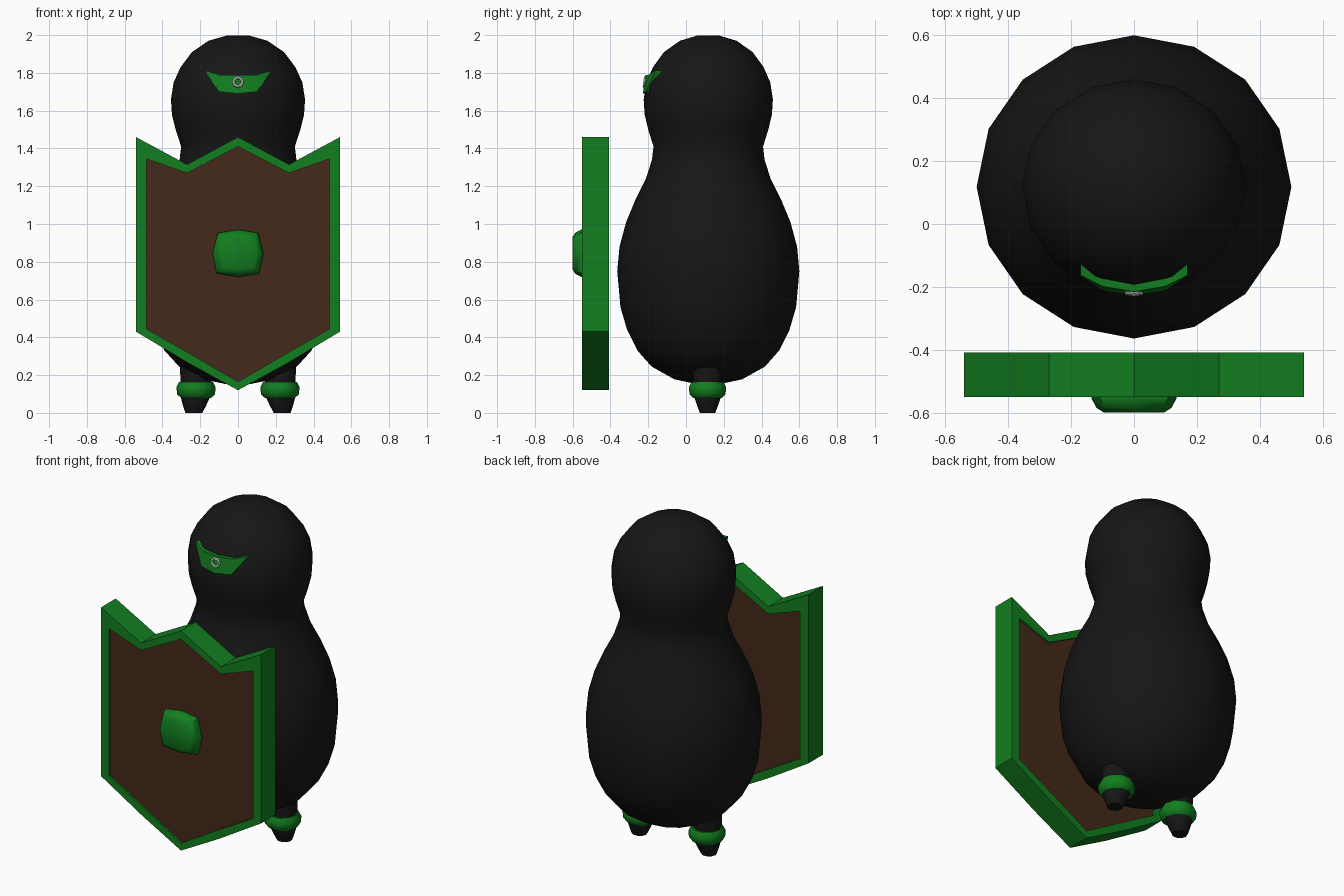
import bpy, math

if "Cube" in bpy.data.objects:
    bpy.data.objects.remove(bpy.data.objects["Cube"])


def material(name, rgb):
    m = bpy.data.materials.new(name)
    m.diffuse_color = (*rgb, 1)
    m.use_nodes = True
    m.node_tree.nodes["Principled BSDF"].inputs["Base Color"].default_value = m.diffuse_color
    return m


BLACK = material("black", (0.008, 0.008, 0.008))
GREEN = material("green", (0.006, 0.21, 0.014))
BROWN = material("brown", (0.06, 0.022, 0.01))
PALE = material("pale", (0.6, 0.65, 0.6))


def add(name, verts, faces, mat, angle=35):
    me = bpy.data.meshes.new(name)
    me.from_pydata(verts, [], faces)
    me.materials.append(mat)
    ob = bpy.data.objects.new(name, me)
    bpy.context.collection.objects.link(ob)
    bpy.ops.object.select_all(action='DESELECT')
    ob.select_set(True)
    bpy.context.view_layer.objects.active = ob
    bpy.ops.object.mode_set(mode='EDIT')
    bpy.ops.mesh.select_all(action='SELECT')
    bpy.ops.mesh.normals_make_consistent(inside=False)
    bpy.ops.object.mode_set(mode='OBJECT')
    bpy.ops.object.shade_smooth_by_angle(angle=math.radians(angle))
    return ob


def loft(loops, caps=True, closed=False):
    """Skin a list of equal-length closed loops."""
    n = len(loops[0])
    verts = [p for loop in loops for p in loop]
    count = len(loops)
    faces = []
    for i in range(count if closed else count - 1):
        a, b = i * n, (i + 1) % count * n
        for j in range(n):
            k = (j + 1) % n
            faces.append((a + j, a + k, b + k, b + j))
    if caps and not closed:
        faces += [tuple(range(n)), tuple(range((count - 1) * n, count * n))]
    return verts, faces


def circle(cx, cy, z, rx, ry, n):
    return [(cx + rx * math.cos(math.tau * i / n),
             cy + ry * math.sin(math.tau * i / n), z) for i in range(n)]


CY = 0.118

# Body and head as one turned form
profile = [(0.06, 0.152), (0.18, 0.178), (0.30, 0.245), (0.375, 0.33),
           (0.43, 0.44), (0.465, 0.56), (0.482, 0.75), (0.47, 0.88),
           (0.435, 1.01), (0.385, 1.13), (0.33, 1.24), (0.298, 1.34),
           (0.29, 1.41), (0.318, 1.50), (0.337, 1.58), (0.342, 1.66),
           (0.328, 1.75), (0.293, 1.83), (0.235, 1.91), (0.15, 1.97),
           (0.06, 1.997)]
add("body", *loft([circle(0, CY, z, r * 1.038, r, 16) for r, z in profile]),
    BLACK, 60)

# Legs with ankle bands
leg = [(0.045, 0.0, 0.012), (0.062, 0.04, 0.008), (0.08, 0.09, 0.003),
       (0.082, 0.15, 0), (0.085, 0.24, 0), (0.095, 0.36, 0)]
band = [(0.08, 0.08), (0.1, 0.098), (0.104, 0.135), (0.09, 0.163), (0.07, 0.163)]
for side, s in (("left", -1), ("right", 1)):
    x = 0.222 * s
    add(side + "_leg", *loft([circle(x + s * d, CY - 0.004, z, r, r * 0.95, 10)
                              for r, z, d in leg]), BLACK, 60)
    add(side + "_ankle_band", *loft([circle(x, CY - 0.004, z, r, r, 10)
                                     for r, z in band], closed=True), GREEN, 50)


# Shield: half outlines mirrored into full loops
def outline(half):
    return half + [(-x, z) for x, z in reversed(half) if x > 0] if half[0][0] > 0 \
        else half + [(-x, z) for x, z in reversed(half[1:-1])]


def at(loop, y):
    return [(x, y, z) for x, z in loop]


outer = outline([(0, 1.46), (0.27, 1.315), (0.54, 1.46), (0.54, 0.43),
                 (0.26, 0.262), (0, 0.12)])
inner = outline([(0, 1.41), (0.27, 1.27), (0.485, 1.345), (0.485, 0.445),
                 (0.24, 0.305), (0, 0.165)])
add("shield_rim", *loft([at(outer, -0.55), at(outer, -0.408),
                         at(inner, -0.408), at(inner, -0.55)], closed=True),
    GREEN, 40)
add("shield_panel", *loft([at(inner, -0.54), at(inner, -0.42)]), BROWN)

# Rounded square boss on the shield
boss = outline([(0, 0.97), (0.108, 0.953), (0.135, 0.845), (0.113, 0.738), (0, 0.72)])


def shrink(f):
    return [(x * f, 0.847 + (z - 0.847) * f) for x, z in boss]


add("shield_boss", *loft([at(boss, -0.53), at(boss, -0.555), at(shrink(0.88), -0.585),
                          at(shrink(0.7), -0.6)]), GREEN, 40)

# Forehead plate: cross-sections (x, top z, bottom z, top front y, bottom front y)
half = [(0, 1.79, 1.69, -0.215, -0.228), (0.1, 1.79, 1.70, -0.198, -0.212),
        (0.17, 1.812, 1.80, -0.163, -0.165)]
sections = [(-x, *rest) for x, *rest in reversed(half[1:])] + half
add("forehead_plate",
    *loft([[(x, ft, zt), (x, fb, zb), (x, fb + 0.04, zb), (x, ft + 0.04, zt)]
           for x, zt, zb, ft, fb in sections]), GREEN, 40)

# Small pale ring on the plate
bpy.ops.mesh.primitive_torus_add(major_segments=16, minor_segments=6,
                                 major_radius=0.023, minor_radius=0.008,
                                 location=(0, -0.219, 1.752),
                                 rotation=(math.radians(83), 0, 0))
ring = bpy.context.object
ring.name = "forehead_ring"
ring.data.materials.append(PALE)
bpy.ops.object.shade_smooth_by_angle()
